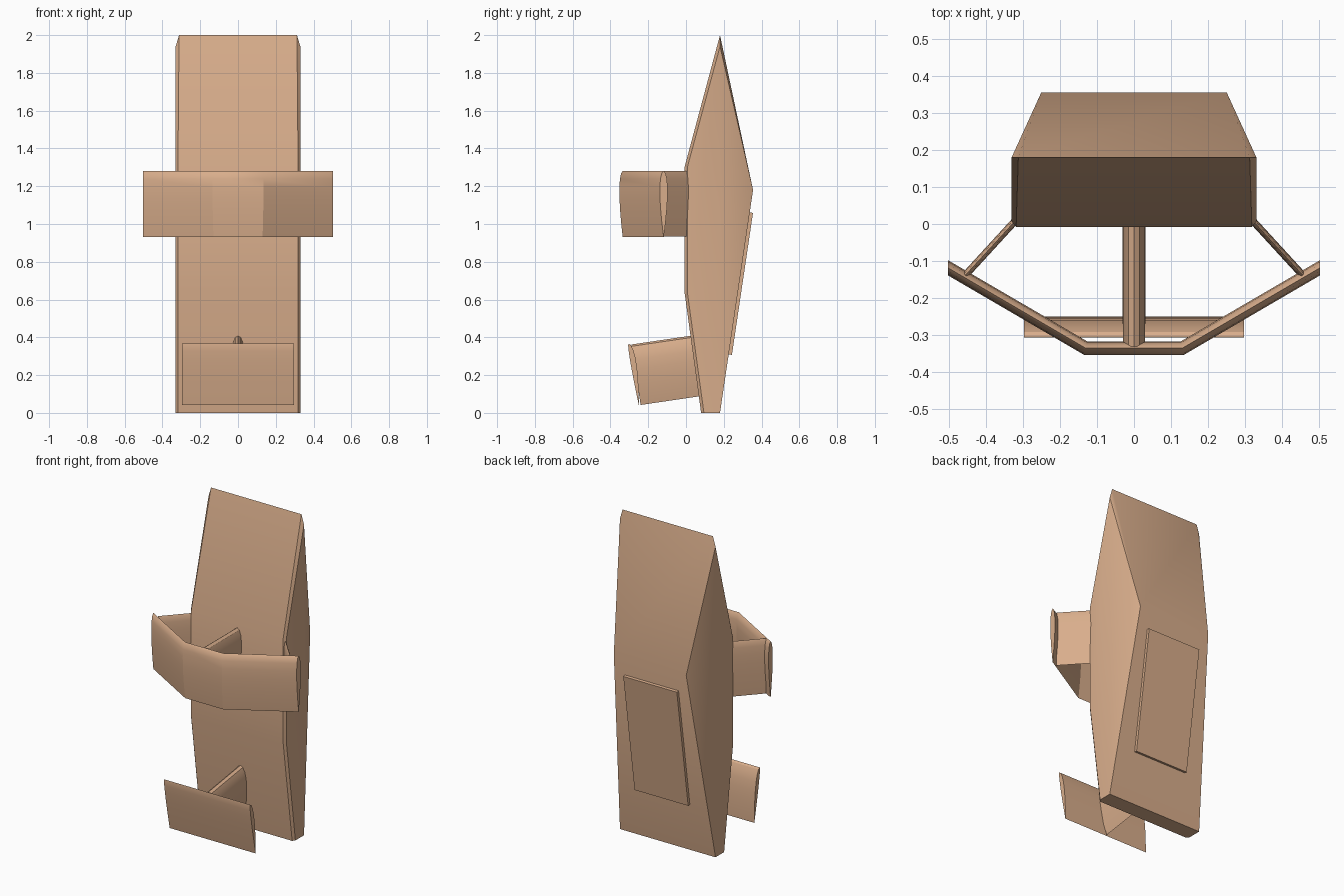
import bpy, bmesh, math
from mathutils import Vector as V

if "Cube" in bpy.data.objects:
    bpy.data.objects.remove(bpy.data.objects["Cube"])

tan = bpy.data.materials.new("tan")
tan.diffuse_color = (0.69, 0.42, 0.26, 1)
tan.use_nodes = True
tan.node_tree.nodes["Principled BSDF"].inputs["Base Color"].default_value = tan.diffuse_color


def finish(bm, name):
    bmesh.ops.recalc_face_normals(bm, faces=bm.faces)
    me = bpy.data.meshes.new(name)
    bm.to_mesh(me)
    bm.free()
    me.materials.append(tan)
    ob = bpy.data.objects.new(name, me)
    bpy.context.collection.objects.link(ob)
    bpy.ops.object.select_all(action='DESELECT')
    ob.select_set(True)
    bpy.context.view_layer.objects.active = ob
    bpy.ops.object.shade_smooth_by_angle(angle=math.radians(30))
    return ob


def foil(name, stations, chord, front=1.0, back=1.0, n=9):
    """Loft a wing section: round leading edge on top, sharp trailing edge.
    stations: (leading edge point, half thickness vector)."""
    bm = bmesh.new()
    prof = []
    for i in range(n + 1):
        s = 0.5 - 0.5 * math.cos(math.pi * i / n)
        # standard wing thickness curve, normalised to 1
        h = 10 * (0.2969 * math.sqrt(s) - 0.126 * s - 0.3516 * s**2
                  + 0.2843 * s**3 - 0.1036 * s**4)
        prof.append((s, max(h, 0)))
    loop = [(s, h * front) for s, h in prof[:-1]]
    loop += [(s, -h * back) for s, h in reversed(prof[1:])]
    rings = [[bm.verts.new(V(p) + V(chord) * s + V(t) * h) for s, h in loop]
             for p, t in stations]
    m = len(loop)
    for a, b in zip(rings, rings[1:]):
        for i in range(m):
            j = (i + 1) % m
            bm.faces.new((a[i], a[j], b[j], b[i]))
    bm.faces.new(rings[0])
    bm.faces.new(rings[-1])
    return finish(bm, name)


# Hull: convex body with chamfered front edges and a raised back
bm = bmesh.new()
for sx in (-1, 1):
    pts = [(.33, .18, 0), (.33, .18, 1.94), (.312, .18, 2.0), (.25, .355, 1.18)]
    for z, f in ((0, .08), (.64, -.008), (1.3, -.008)):
        pts += [(.318, f, z), (.33, f + .015, z)]
    for p in pts:
        bm.verts.new((sx * p[0], p[1], p[2]))
bmesh.ops.convex_hull(bm, input=bm.verts)
bmesh.ops.dissolve_limit(bm, angle_limit=0.01, verts=bm.verts, edges=bm.edges)
finish(bm, "hull")

# Thin panel on the lower back
bm = bmesh.new()
bmesh.ops.create_cube(bm, size=1)
slope = math.atan2(.175, 1.18)
for v in bm.verts:
    x, y, z = v.co
    along, out = z * .76, y * .03
    v.co = (x * .37,
            .281 + .003 + along * math.sin(slope) + out * math.cos(slope),
            .685 + along * math.cos(slope) - out * math.sin(slope))
finish(bm, "back_panel")

# Bent main wing in three segments
t = .018
foil("main_wing",
     [((-.502, -.118, 1.28), (0, -t * 1.15, 0)),
      ((-.13, -.335, 1.28), (-t * .27, -t, 0)),
      ((.13, -.335, 1.28), (t * .27, -t, 0)),
      ((.502, -.118, 1.28), (0, -t * 1.15, 0))], (0, 0, -.35))

# Wing struts: one in the middle, one at each side
foil("main_strut", [((0, .03, 1.28), (.03, 0, 0)),
                    ((0, -.33, 1.28), (.03, 0, 0))], (0, 0, -.345))
for side, sx in (("left", -1), ("right", 1)):
    foil(side + "_strut", [((sx * .31, .02, 1.28), (.007, .007 * sx, 0)),
                           ((sx * .455, -.138, 1.28), (.007, .007 * sx, 0))],
         (0, 0, -.345))

# Tilted tail foil and its strut
chord = (0, .055, -.325)
foil("tail_foil", [((sx * .297, -.305, .367), (0, -.015, -.003))
                   for sx in (-1, 1)], chord, front=.4, back=1.6)
foil("tail_strut", [((0, .09, .418), (.032, 0, 0)),
                    ((0, -.29, .362), (.032, 0, 0))], (0, .05, -.32))
